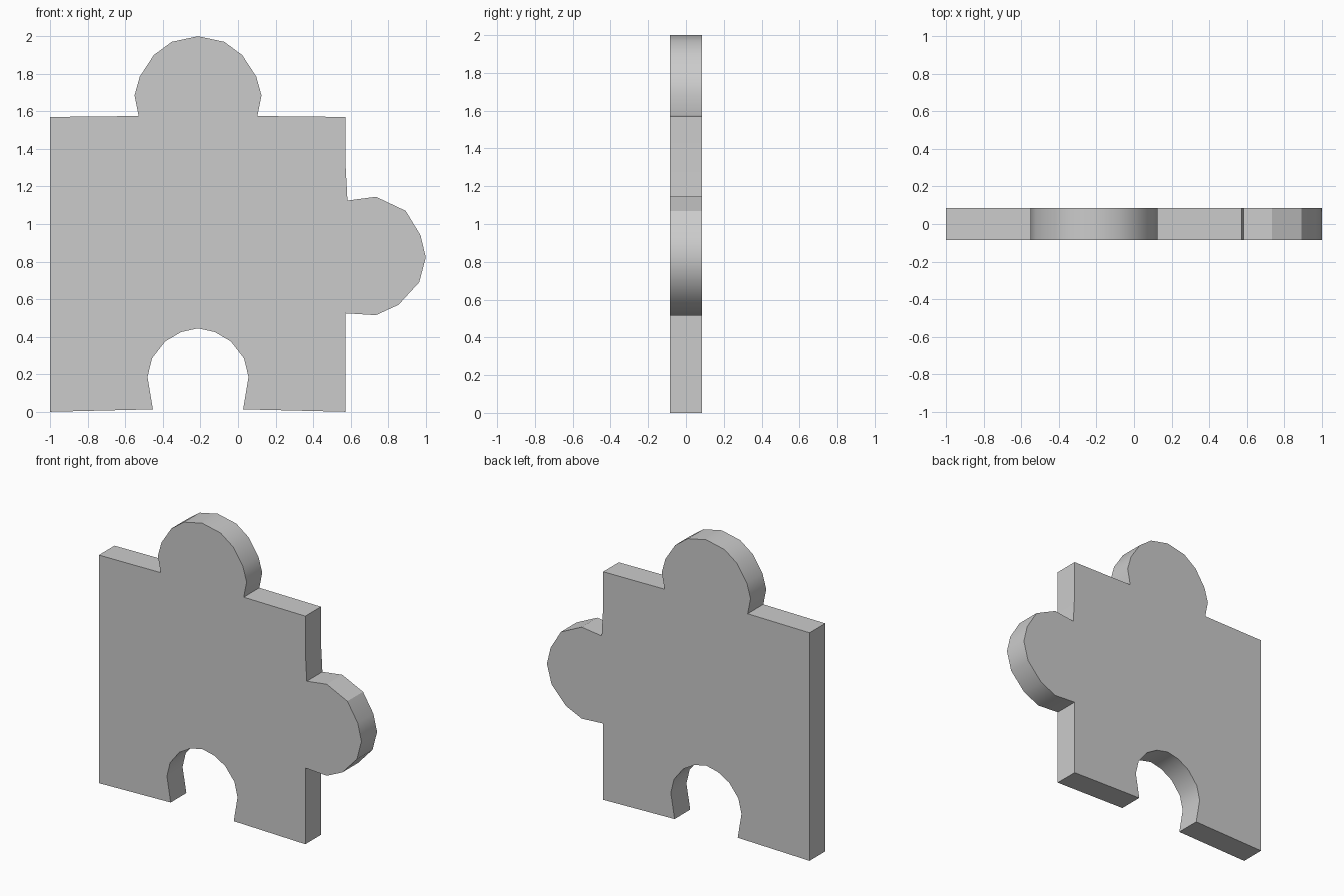
import bpy, bmesh, math

if "Cube" in bpy.data.objects:
    bpy.data.objects.remove(bpy.data.objects["Cube"])

HALF_DEPTH = 0.085
AXIS_X = -0.213  # vertical centre line shared by the top tab and bottom socket


def arch(half, peak):
    """Symmetric arch, left to right, from (offset, z) points below its peak."""
    left = [(AXIS_X - d, z) for d, z in half]
    right = [(AXIS_X + d, z) for d, z in reversed(half)]
    return left + [(AXIS_X, peak)] + right


# Curved parts of the outline
top_tab = arch([(0.316, 1.575), (0.338, 1.685), (0.31, 1.785),
                (0.235, 1.90), (0.14, 1.97)], 2.0)
side_tab = [(0.583, 1.125), (0.735, 1.145), (0.893, 1.07), (0.972, 0.94),
            (1.0, 0.822), (0.965, 0.69), (0.855, 0.57), (0.735, 0.515),
            (0.572, 0.525)]
socket = arch([(0.24, 0.013), (0.269, 0.185), (0.245, 0.285),
               (0.175, 0.375), (0.09, 0.425)], 0.445)

# Full outline, clockwise from the upper left corner
outline = ([(-1.0, 1.57)] + top_tab + [(0.572, 1.57), (0.573, 1.31)]
           + side_tab + [(0.572, 0.0)] + socket[::-1] + [(-1.0, 0.0)])

# Extrude the outline through the thickness
bm = bmesh.new()
front = bm.faces.new([bm.verts.new((x, -HALF_DEPTH, z)) for x, z in outline])
result = bmesh.ops.extrude_face_region(bm, geom=[front], use_keep_orig=True)
for v in result["geom"]:
    if isinstance(v, bmesh.types.BMVert):
        v.co.y = HALF_DEPTH
bmesh.ops.recalc_face_normals(bm, faces=bm.faces)

mesh = bpy.data.meshes.new("puzzle_piece")
bm.to_mesh(mesh)
bm.free()
piece = bpy.data.objects.new("puzzle_piece", mesh)
bpy.context.collection.objects.link(piece)

# Smooth the gentle curves, keep the corners and rims sharp
bpy.context.view_layer.objects.active = piece
piece.select_set(True)
bpy.ops.object.shade_smooth_by_angle(angle=math.radians(30))
